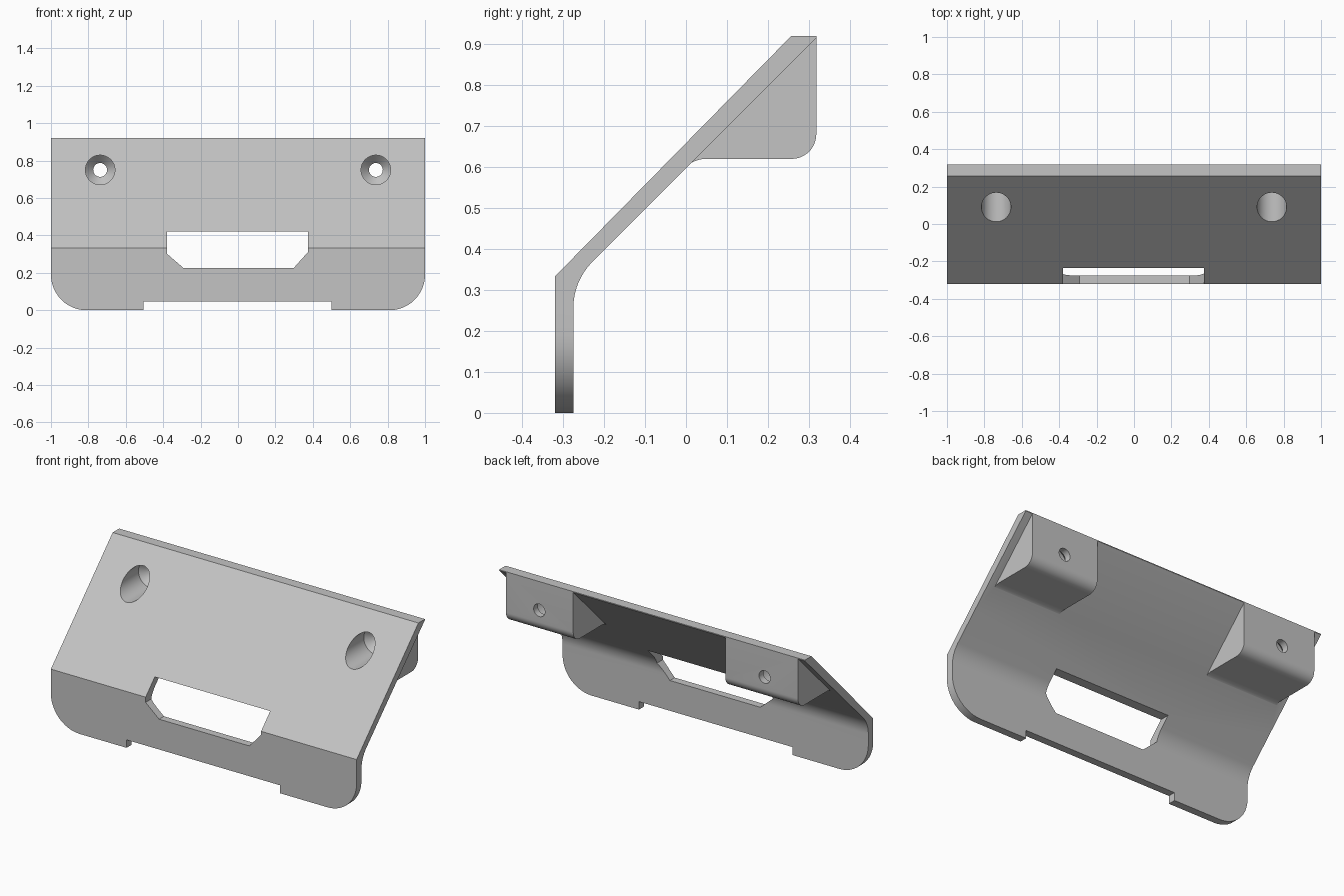
import bpy
import bmesh
import math
from mathutils import Vector

cube = bpy.data.objects.get("Cube")
if cube:
    bpy.data.objects.remove(cube, do_unlink=True)

grey = bpy.data.materials.new("plain grey")
grey.use_nodes = True
colour = (0.55, 0.55, 0.55, 1)
grey.diffuse_color = colour
grey.node_tree.nodes["Principled BSDF"].inputs["Base Color"].default_value = colour


def rounded(corners, steps=12):
    """Polygon from (a, b, radius) corners, with arcs where radius > 0."""
    points = []
    for i, (a, b, r) in enumerate(corners):
        p = Vector((a, b))
        if r == 0:
            points.append(p)
            continue
        u = (Vector(corners[i - 1][:2]) - p).normalized()
        v = (Vector(corners[(i + 1) % len(corners)][:2]) - p).normalized()
        half = u.angle(v) / 2
        centre = p + (u + v).normalized() * r / math.sin(half)
        start = p + u * r / math.tan(half) - centre
        end = p + v * r / math.tan(half) - centre
        sweep = math.atan2(start.x * end.y - start.y * end.x, start.dot(end))
        for k in range(steps + 1):
            t = sweep * k / steps
            points.append(centre + Vector((
                start.x * math.cos(t) - start.y * math.sin(t),
                start.x * math.sin(t) + start.y * math.cos(t))))
    return points


def finish(name, bm):
    bmesh.ops.recalc_face_normals(bm, faces=bm.faces)
    mesh = bpy.data.meshes.new(name)
    bm.to_mesh(mesh)
    bm.free()
    mesh.materials.append(grey)
    obj = bpy.data.objects.new(name, mesh)
    bpy.context.collection.objects.link(obj)
    return obj


def extrude(name, corners, axis, low, high):
    """Solid from a YZ profile along x, or an XZ profile along y."""
    bm = bmesh.new()
    if axis == "x":
        verts = [bm.verts.new((low, p.x, p.y)) for p in rounded(corners)]
        move = Vector((high - low, 0, 0))
    else:
        verts = [bm.verts.new((p.x, low, p.y)) for p in rounded(corners)]
        move = Vector((0, high - low, 0))
    face = bm.faces.new(verts)
    top = bmesh.ops.extrude_face_region(bm, geom=[face])["geom"]
    bmesh.ops.translate(bm, vec=move,
                        verts=[g for g in top if isinstance(g, bmesh.types.BMVert)])
    return finish(name, bm)


def lathe(name, x, z, rings, sides=48):
    """Solid of revolution about a y axis, from (y, radius) rings."""
    bm = bmesh.new()
    loops = []
    for y, r in rings:
        loops.append([bm.verts.new((x + r * math.cos(2 * math.pi * k / sides), y,
                                    z + r * math.sin(2 * math.pi * k / sides)))
                      for k in range(sides)])
    for a, b in zip(loops, loops[1:]):
        for k in range(sides):
            n = (k + 1) % sides
            bm.faces.new((a[k], a[n], b[n], b[k]))
    bm.faces.new(loops[0])
    bm.faces.new(loops[-1])
    return finish(name, bm)


def combine(target, other, operation):
    mod = target.modifiers.new(operation.lower(), "BOOLEAN")
    mod.operation = operation
    mod.solver = "EXACT"
    mod.object = other
    bpy.context.view_layer.update()
    result = target.evaluated_get(bpy.context.evaluated_depsgraph_get())
    mesh = bpy.data.meshes.new_from_object(result)
    target.modifiers.clear()
    target.data = mesh
    bpy.data.objects.remove(other, do_unlink=True)


# Bent plate: upright lower lip and sloping upper panel
bracket = extrude("bent_bracket", [
    (-0.32, 0, 0), (-0.32, 0.333, 0), (0.257, 0.92, 0), (0.318, 0.92, 0),
    (0.318, 0.915, 0), (-0.275, 0.322, 0.16), (-0.275, 0, 0)], "x", -1, 1)

# Front outline: rounded lower corners and the wide bottom notch
outline = extrude("outline_cutter", [
    (-1.1, 1.1, 0), (-1.1, 0.5, 0), (-1, 0.5, 0), (-1, 0, 0.19),
    (-0.505, 0, 0), (-0.505, 0.047, 0), (0.5, 0.047, 0), (0.5, 0, 0),
    (1, 0, 0.19), (1, 0.5, 0), (1.1, 0.5, 0), (1.1, 1.1, 0)], "y", -0.6, 0.6)
combine(bracket, outline, "INTERSECT")

# Mounting blocks behind the sloping panel
for low, high in ((-0.955, -0.48), (0.515, 0.955)):
    block = extrude("mounting_block", [
        (-0.03, 0.61, 0), (-0.008, 0.592, 0), (0.02, 0.62, 0.07),
        (0.318, 0.62, 0.06), (0.318, 0.917, 0), (0.27, 0.917, 0)], "x", low, high)
    combine(bracket, block, "UNION")

# Window across the bend
window = extrude("window_cutter", [
    (-0.38, 0.42, 0), (-0.38, 0.302, 0), (-0.292, 0.226, 0),
    (0.298, 0.226, 0), (0.375, 0.312, 0), (0.375, 0.42, 0)], "y", -0.6, 0.1)
combine(bracket, window, "DIFFERENCE")

# Countersunk screw holes through the blocks
for side in (-1, 1):
    hole = lathe("screw_hole_cutter", side * 0.737, 0.75, [
        (-0.3, 0.079), (0.235, 0.079), (0.278, 0.037), (0.5, 0.037)])
    combine(bracket, hole, "DIFFERENCE")

bpy.ops.object.select_all(action="DESELECT")
bracket.select_set(True)
bpy.context.view_layer.objects.active = bracket
bpy.ops.object.shade_smooth_by_angle(angle=math.radians(25))
